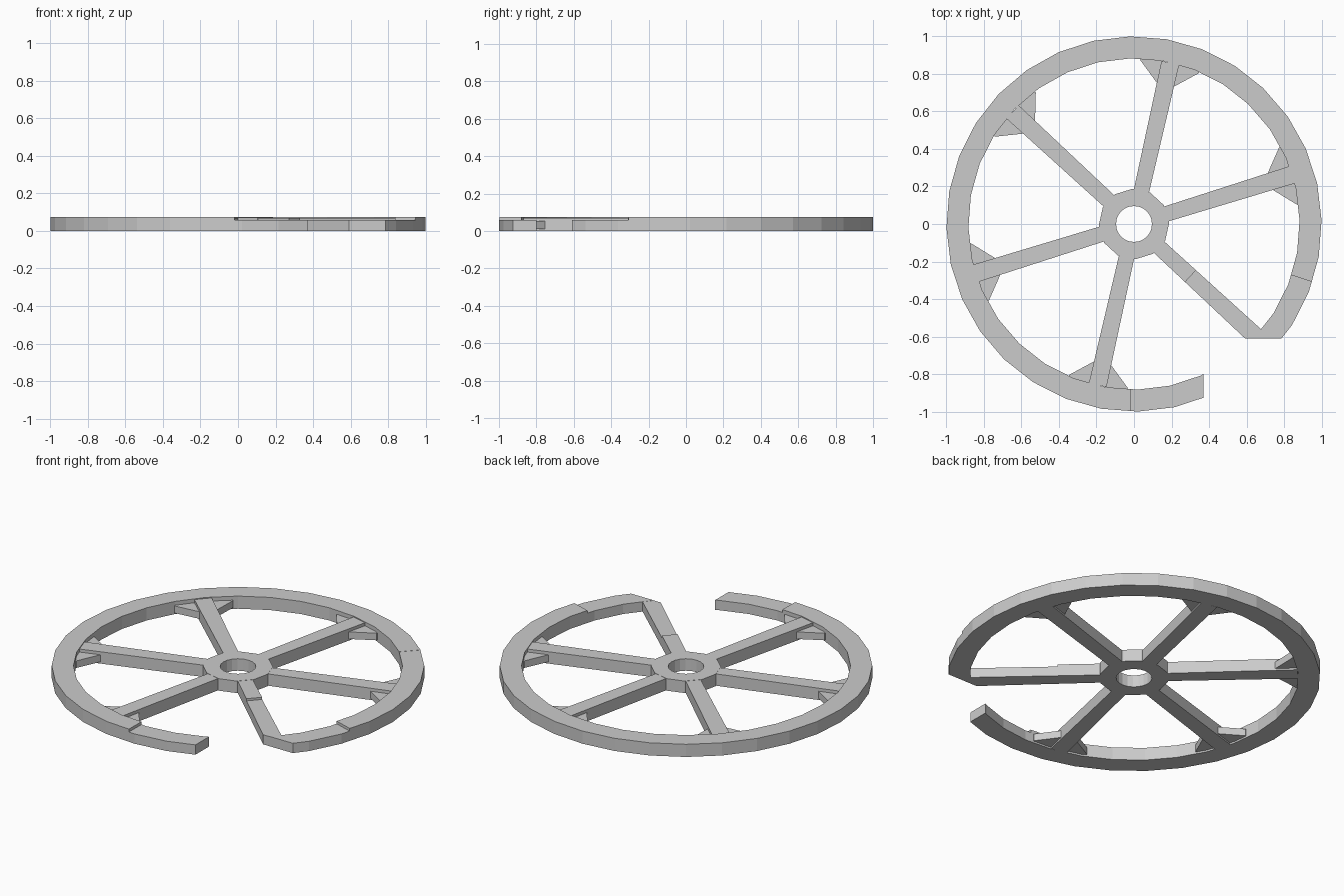
import bpy, bmesh
from math import cos, sin, radians, pi
from mathutils import Vector

if "Cube" in bpy.data.objects:
    bpy.data.objects.remove(bpy.data.objects["Cube"])

STEP = 11.25      # rim facet angle (32 sides)
PHASE = 1.2
TOP, LOW = 0.075, 0.058


def prism(name, pts, z0, z1, cuts=()):
    """Extrude a 2D outline; each cut (point, normal) removes the normal's side."""
    bm = bmesh.new()
    face = bm.faces.new([bm.verts.new((x, y, z0)) for x, y in pts])
    ext = bmesh.ops.extrude_face_region(bm, geom=[face])
    for v in ext["geom"]:
        if isinstance(v, bmesh.types.BMVert):
            v.co.z = z1
    for co, no in cuts:
        geom = bm.verts[:] + bm.edges[:] + bm.faces[:]
        res = bmesh.ops.bisect_plane(bm, geom=geom, plane_co=co, plane_no=no, clear_outer=True)
        edges = [e for e in res["geom_cut"] if isinstance(e, bmesh.types.BMEdge)]
        bmesh.ops.contextual_create(bm, geom=edges)
    bmesh.ops.recalc_face_normals(bm, faces=bm.faces[:])
    mesh = bpy.data.meshes.new(name)
    bm.to_mesh(mesh)
    bm.free()
    obj = bpy.data.objects.new(name, mesh)
    bpy.context.collection.objects.link(obj)
    return obj


def rim_point(a, r):
    """Point on the 32-sided rim polygon at angle a (degrees)."""
    off = (a - PHASE) % STEP - STEP / 2
    k = r * cos(radians(STEP / 2)) / cos(radians(off))
    return k * cos(radians(a)), k * sin(radians(a))


def rim_arc(name, a0, a1, height, cuts=()):
    """Rim sector; built from quads so the caps stay clean."""
    angles = [a0] + [PHASE + STEP * i for i in range(-40, 41)
                     if a0 + 0.5 < PHASE + STEP * i < a1 - 0.5] + [a1]
    outer = [rim_point(a, 1.0) for a in angles]
    inner = [rim_point(a, 0.883) for a in angles]
    return prism(name, outer + inner[::-1], 0, height, cuts)


def local(a, pts):
    """Rotate radial (u, v) points to world angle a."""
    c, s = cos(radians(a)), sin(radians(a))
    return [(u * c - v * s, u * s + v * c) for u, v in pts]


gap_y = (Vector((0, -0.61, 0)), Vector((0, -1, 0)))
gap_x = (Vector((0.37, 0, 0)), Vector((1, 0, 0)))

# Rim: main arc, slightly lower right arc, and two worn-down ends at the gap
rim_arc("rim_main", 46.5, 269, TOP)
rim_arc("rim_right", -18, 46.5, TOP - 0.001)
rim_arc("rim_end_right", -50, -18, LOW, [gap_y])
rim_arc("rim_end_left", -91, -60, LOW, [gap_x])

# Hub ring with a round bore
hub = prism("hub", [(0.188 * cos(radians(17.3 + 30 * i + 15)), 0.188 * sin(radians(17.3 + 30 * i + 15)))
                    for i in range(12)], 0, TOP - 0.004)
bpy.ops.mesh.primitive_cylinder_add(vertices=20, radius=0.096, depth=0.4)
bore = bpy.context.object
bore.name = "hub_bore_cutter"
mod = hub.modifiers.new("bore", 'BOOLEAN')
mod.object = bore
mod.operation = 'DIFFERENCE'
mod.solver = 'EXACT'
bore.hide_render = True
bore.hide_set(True)

# Spokes, with gusset blocks where they meet the rim
for i in range(5):
    a = 17.3 + 60 * i
    prism(f"spoke_{i + 1}", local(a, [(0.16, -0.041), (0.88, -0.048), (0.88, 0.048), (0.16, 0.041)]),
          0, TOP - 0.005)
    for s in (-1, 1):
        prism(f"gusset_{i + 1}_{'right' if s < 0 else 'left'}",
              local(a, [(0.755, s * 0.04), (0.86, s * 0.16), (0.89, s * 0.16), (0.89, s * 0.04)]),
              0.01, 0.052)

# Broken spoke beside the gap: tall near the hub, lower further out
prism("broken_spoke_inner", local(-42.7, [(0.16, -0.041), (0.41, -0.043), (0.41, 0.043), (0.16, 0.041)]),
      0, TOP - 0.005)
prism("broken_spoke_outer", local(-42.7, [(0.41, -0.043), (0.96, -0.048), (0.96, 0.048), (0.41, 0.043)]),
      0, LOW - 0.001, [gap_y])
